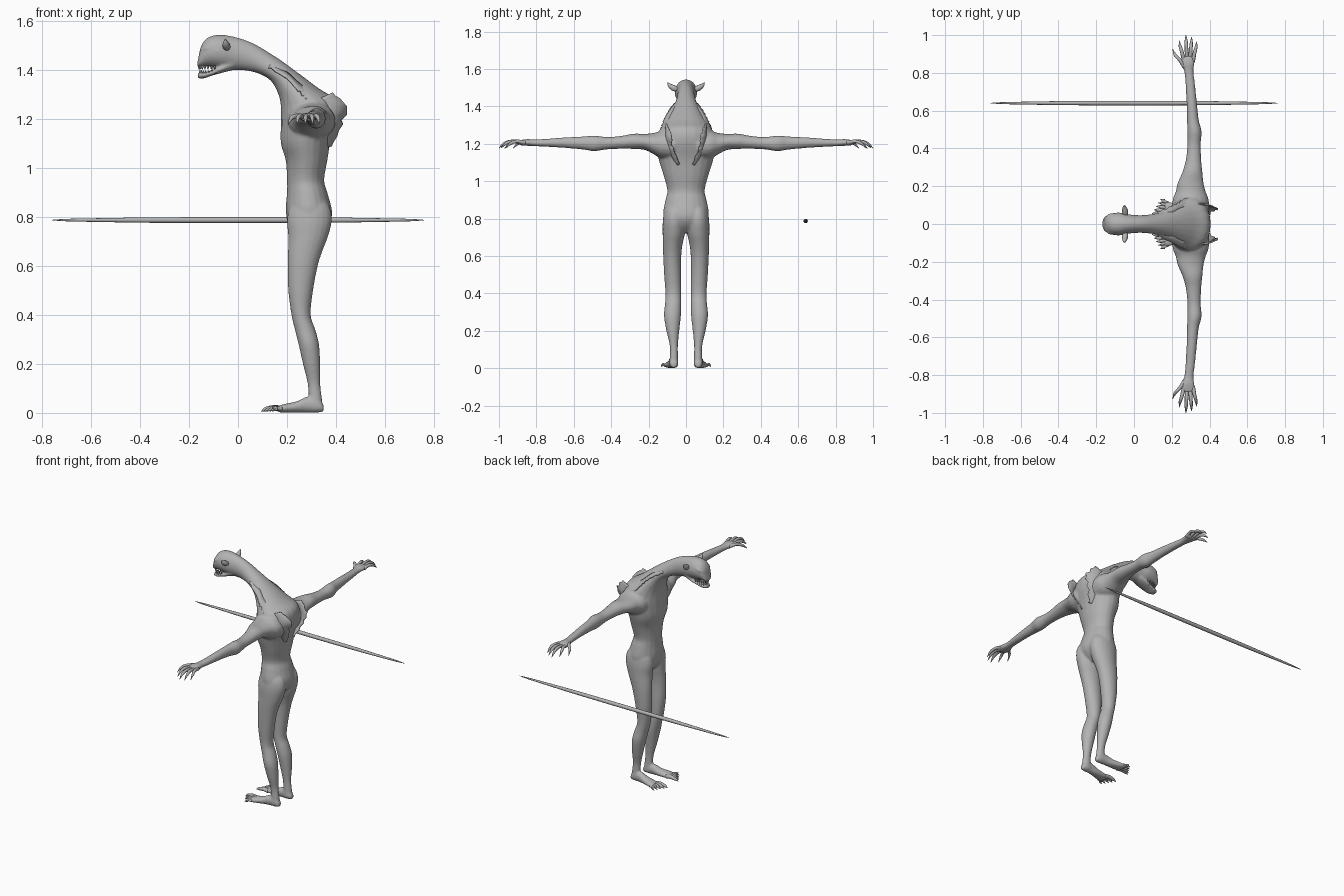
import bpy, bmesh, math, random
from mathutils import Vector

random.seed(4)
cube = bpy.data.objects.get("Cube")
if cube:
    bpy.data.objects.remove(cube, do_unlink=True)

grey = bpy.data.materials.new("plain grey")
grey.use_nodes = True
grey.diffuse_color = (.45, .45, .45, 1)
grey.node_tree.nodes["Principled BSDF"].inputs["Base Color"].default_value = grey.diffuse_color


def smooth_rows(rows, steps=4):
    """Pass a smooth spline through rows of numbers."""
    result = []
    last = len(rows) - 1
    for i in range(last):
        before, start, end, after = (rows[max(0, i - 1)], rows[i],
                                     rows[i + 1], rows[min(last, i + 2)])
        for k in range(steps):
            t = k / steps
            result.append([
                b + t * ((c - a) / 2 + t * ((a - 2.5 * b + 2 * c - d / 2)
                                            + t * (1.5 * (b - c) + (d - a) / 2)))
                for a, b, c, d in zip(before, start, end, after)])
    result.append(list(rows[last]))
    return result


def loft(bm, sections, sides=20):
    """Skin a closed tube over sections given as centre and two half axes."""
    rings = []
    for centre, u, v in sections:
        angles = [math.tau * k / sides for k in range(sides)]
        rings.append([bm.verts.new(centre + u * math.cos(a) + v * math.sin(a)) for a in angles])
    for lower, upper in zip(rings, rings[1:]):
        for k in range(sides):
            n = (k + 1) % sides
            bm.faces.new((lower[k], lower[n], upper[n], upper[k]))
    bm.faces.new(rings[0])
    bm.faces.new(rings[-1])


def tube(bm, rows, sides=10):
    """Round tube along rows of x, y, z, radius."""
    rows = smooth_rows(rows)
    points = [Vector(r[:3]) for r in rows]
    sections = []
    for i, point in enumerate(points):
        along = points[min(i + 1, len(points) - 1)] - points[max(i - 1, 0)]
        side = along.orthogonal() if abs(along.normalized().z) > .9 else along.cross(Vector((0, 0, 1)))
        side.normalize()
        radius = max(rows[i][3], .0008)
        sections.append((point, side * radius, along.cross(side).normalized() * radius))
    loft(bm, sections, sides)


def finish(bm, name):
    bmesh.ops.recalc_face_normals(bm, faces=bm.faces)
    for face in bm.faces:
        face.smooth = True
    mesh = bpy.data.meshes.new(name)
    bm.to_mesh(mesh)
    bm.free()
    mesh.materials.append(grey)
    obj = bpy.data.objects.new(name, mesh)
    bpy.context.collection.objects.link(obj)
    return obj


# Trunk, neck and skull: front x, front z, back x, back z, half width
trunk = [
    (.24, .725, .33, .725, .04), (.205, .77, .37, .77, .10),
    (.195, .83, .385, .82, .122), (.20, .90, .365, .90, .11),
    (.20, .95, .352, .95, .10),
    (.195, 1.03, .365, 1.03, .12), (.175, 1.10, .38, 1.12, .145),
    (.175, 1.18, .405, 1.21, .16), (.175, 1.25, .395, 1.28, .145),
    (.165, 1.30, .33, 1.325, .115), (.135, 1.355, .25, 1.385, .08),
    (.085, 1.385, .16, 1.45, .057), (.03, 1.398, .06, 1.51, .047),
    (-.02, 1.40, -.02, 1.537, .05), (-.065, 1.407, -.08, 1.544, .06),
    (-.11, 1.413, -.125, 1.532, .057), (-.137, 1.414, -.15, 1.50, .046),
    (-.156, 1.412, -.161, 1.455, .035), (-.167, 1.409, -.167, 1.425, .022)]
body = bmesh.new()
loft(body, [(Vector(((a + c) / 2, 0, (b + d) / 2)), Vector(((c - a) / 2, 0, (d - b) / 2)),
             Vector((0, w, 0))) for a, b, c, d, w in smooth_rows(trunk)])

# Lower jaw: x, bottom, top, half width
jaw = [(-.02, 1.40, 1.45, .04), (-.07, 1.387, 1.42, .044), (-.11, 1.376, 1.398, .04),
       (-.14, 1.365, 1.393, .033), (-.164, 1.366, 1.39, .02)]
loft(body, [(Vector((x, 0, (a + b) / 2)), Vector((0, w, 0)), Vector((0, 0, (b - a) / 2)))
            for x, a, b, w in smooth_rows(jaw)])

# Arm: y, x, z, half depth, half height
arm = [
    (.06, .30, 1.19, .10, .08), (.13, .30, 1.195, .095, .075),
    (.17, .30, 1.20, .08, .058), (.22, .30, 1.21, .068, .043),
    (.28, .31, 1.213, .052, .041), (.34, .315, 1.208, .041, .035),
    (.42, .318, 1.203, .035, .033), (.49, .32, 1.202, .038, .042),
    (.55, .312, 1.204, .031, .035), (.65, .305, 1.206, .027, .028),
    (.75, .297, 1.205, .025, .021), (.81, .29, 1.205, .025, .018),
    (.85, .285, 1.207, .036, .018), (.89, .286, 1.205, .038, .013)]

# Leg: z, front, back, inner side, outer side
leg = [
    (.90, .25, .32, .03, .075), (.85, .215, .37, .008, .112),
    (.79, .20, .384, .003, .124), (.72, .205, .368, .006, .125),
    (.66, .204, .345, .019, .124), (.60, .203, .326, .025, .122),
    (.50, .205, .307, .025, .117),
    (.40, .218, .297, .025, .11), (.34, .232, .316, .025, .113),
    (.28, .247, .331, .027, .118), (.20, .265, .336, .036, .105),
    (.12, .284, .336, .043, .087), (.06, .288, .343, .042, .087),
    (.015, .285, .345, .04, .09)]

# Foot: x, inner side, outer side, bottom, top
foot = [
    (.35, .05, .08, .005, .03), (.33, .042, .088, 0, .06),
    (.28, .042, .093, 0, .065), (.24, .042, .102, 0, .047),
    (.19, .043, .117, 0, .036), (.16, .047, .124, .003, .027)]

for s in (1, -1):
    loft(body, [(Vector((x, s * y, z)), Vector((a, 0, 0)), Vector((0, 0, b)))
                for y, x, z, a, b in smooth_rows(arm)])
    loft(body, [(Vector(((a + b) / 2, s * (c + d) / 2, z)), Vector(((b - a) / 2, 0, 0)),
                 Vector((0, (d - c) / 2, 0))) for z, a, b, c, d in smooth_rows(leg)])
    loft(body, [(Vector((x, s * (a + b) / 2, (c + d) / 2)), Vector((0, (b - a) / 2, 0)),
                 Vector((0, 0, (d - c) / 2))) for x, a, b, c, d in smooth_rows(foot)])
    # Brow ridge
    tube(body, [(-.10, s * .05, 1.50, .006), (-.13, s * .044, 1.488, .011),
                (-.152, s * .02, 1.478, .007)])

skin = finish(body, "body")
remesh = skin.modifiers.new("blend parts", "REMESH")
remesh.mode = "VOXEL"
remesh.voxel_size = .006
remesh.use_smooth_shade = True
relax = skin.modifiers.new("relax skin", "SMOOTH")
relax.factor = .5
relax.iterations = 8


def torn_flap(name, inner, outer, steps, shortest):
    """Sheet of torn skin with a ragged free edge."""
    bm = bmesh.new()
    columns = []
    for i, (root, tip) in enumerate(zip(smooth_rows(inner, steps), smooth_rows(outer, steps))):
        root, tip = Vector(root), Vector(tip)
        reach = 1 if i % 2 == 0 else random.uniform(shortest, 1)
        columns.append([bm.verts.new(root.lerp(tip, t * reach)) for t in (0, .5, 1)])
    for left, right in zip(columns, columns[1:]):
        for k in (0, 1):
            bm.faces.new((left[k], right[k], right[k + 1], left[k + 1]))
    sheet = finish(bm, name)
    solid = sheet.modifiers.new("thickness", "SOLIDIFY")
    solid.thickness = .007
    solid.offset = 0


# Finger: base x, tip x, base y, tip y ; the first is the thumb
fingers = [(.268, .205, .83, .925), (.263, .24, .87, .97), (.28, .275, .88, 1.0),
           (.298, .305, .88, .99), (.312, .332, .86, .965)]

for s, side in ((1, "left"), (-1, "right")):
    hand = bmesh.new()
    for base, tip, start, end in fingers:
        tube(hand, [(base, s * start, 1.205, .011),
                    (base * .6 + tip * .4, s * (start * .6 + end * .4), 1.213, .0095),
                    (base * .2 + tip * .8, s * (end - .03), 1.203, .008),
                    (tip, s * end, 1.176, .001)])
    finish(hand, side + "_fingers")

    toes = bmesh.new()
    for k in range(5):
        y, tip = .056 + .0145 * k, .095 + .011 * k
        thick = .012 - .0012 * k
        tube(toes, [(.18, s * y, .016, thick), (.15, s * (y + .002 * k), .02, thick),
                    (tip + .02, s * (y + .0035 * k), .015, thick * .8),
                    (tip, s * (y + .004 * k), .006, .001)])
    finish(toes, side + "_toes")

    ear = bmesh.new()
    tube(ear, [(-.045, s * .045, 1.49, .012), (-.047, s * .065, 1.497, .016),
               (-.05, s * .085, 1.51, .012), (-.052, s * .10, 1.528, .001)])
    finish(ear, side + "_ear")

    eye = bmesh.new()
    bmesh.ops.create_uvsphere(eye, u_segments=16, v_segments=10, radius=.009)
    bmesh.ops.translate(eye, verts=eye.verts, vec=(-.136, s * .036, 1.468))
    finish(eye, side + "_eye")

    torn_flap(side + "_neck_flap",
              [(.13, s * .035, 1.43), (.20, s * .06, 1.39),
               (.25, s * .085, 1.345), (.30, s * .09, 1.31)],
              [(.125, s * .068, 1.41), (.20, s * .098, 1.365),
               (.245, s * .124, 1.315), (.28, s * .138, 1.275)], 5, .7)
    torn_flap(side + "_back_flap",
              [(.30, s * .11, 1.27), (.33, s * .125, 1.22),
               (.33, s * .11, 1.16), (.35, s * .05, 1.08)],
              [(.388, s * .105, 1.308), (.445, s * .08, 1.25),
               (.428, s * .07, 1.18), (.382, s * .035, 1.09)], 4, .82)

# Short pointed teeth around both jaws
teeth = bmesh.new()
for k in range(15):
    a = math.pi * (k / 14 - .5)
    x, y = -.095 - .064 * math.cos(a), .036 * math.sin(a)
    tube(teeth, [(x, y, 1.418, .004), (x, y, 1.41, .004), (x, y, 1.402, .001)], 6)
    tube(teeth, [(x + .003, y * .9, 1.386, .004), (x + .003, y * .9, 1.401, .001)], 6)
finish(teeth, "teeth")

# Floating spear, tapered to both ends
spear = bmesh.new()
shaft = [(.76, .001), (.70, .005), (.55, .008), (.35, .011)]
profile = [(-x, r) for x, r in shaft] + [(0, .012)] + [(x, r) for x, r in reversed(shaft)]
tube(spear, [(x, .64, .787, r) for x, r in profile], 12)
finish(spear, "spear")
